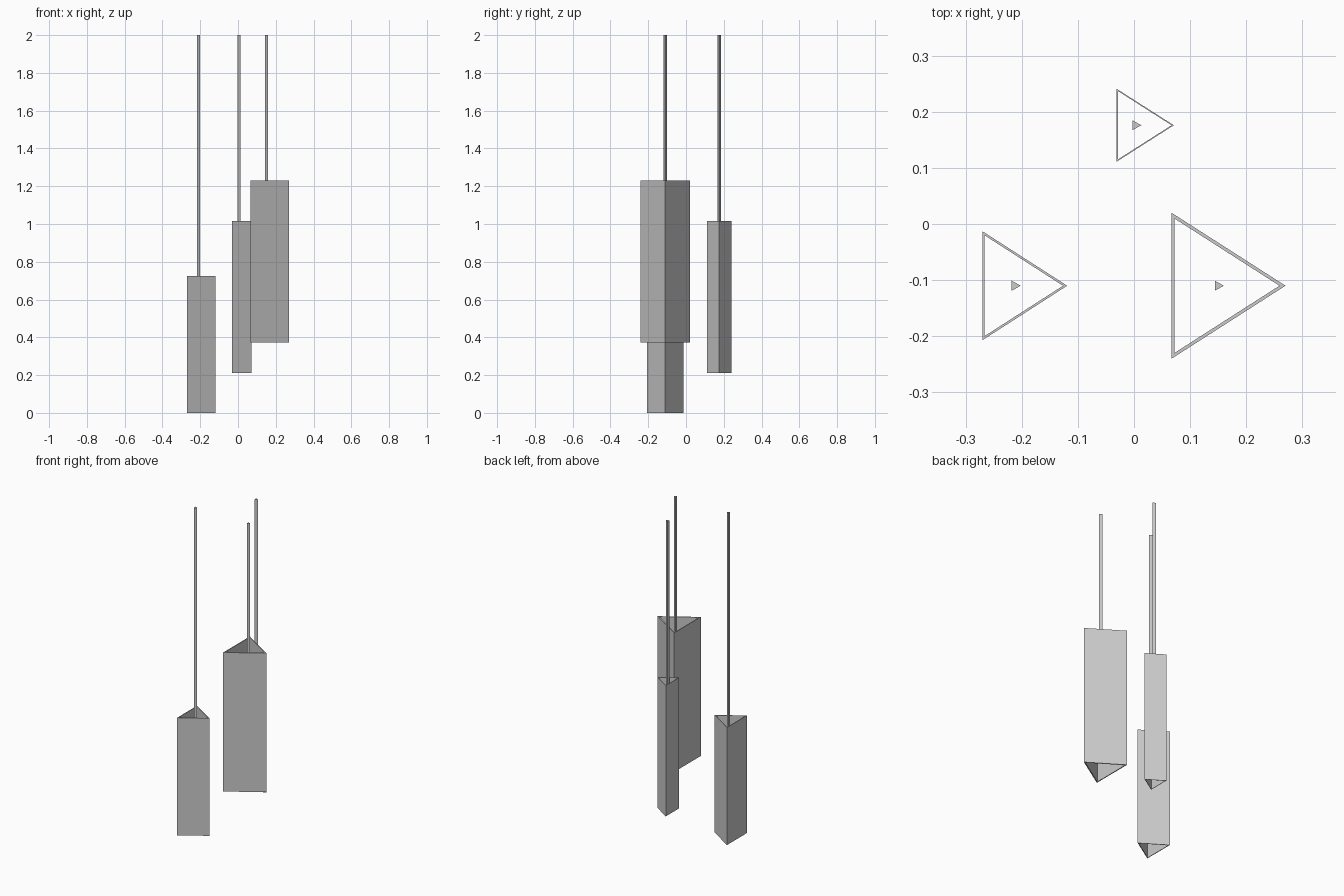
import bpy
import bmesh

if "Cube" in bpy.data.objects:
    bpy.data.objects.remove(bpy.data.objects["Cube"])


def triangle(x0, x1, yc, half, s=1.0):
    # triangle pointing to +x, scaled about its centroid
    cx = (2 * x0 + x1) / 3
    pts = [(x0, yc - half), (x1, yc), (x0, yc + half)]
    return [(cx + (x - cx) * s, yc + (y - yc) * s) for x, y in pts]


def finish(bm, name):
    bmesh.ops.recalc_face_normals(bm, faces=bm.faces)
    mesh = bpy.data.meshes.new(name)
    bm.to_mesh(mesh)
    bm.free()
    bpy.context.collection.objects.link(bpy.data.objects.new(name, mesh))


def tube(name, x0, x1, yc, half, z0, z1, inner):
    # open triangular shade with a thin wall
    bm = bmesh.new()
    rings = [[bm.verts.new((x, y, z)) for x, y in triangle(x0, x1, yc, half, s)]
             for s, z in ((1, z0), (1, z1), (inner, z1), (inner, z0))]
    for k in range(4):
        a, b = rings[k], rings[(k + 1) % 4]
        for i in range(3):
            j = (i + 1) % 3
            bm.faces.new((a[i], a[j], b[j], b[i]))
    finish(bm, name)


def rod(name, x0, yc, z0, z1):
    # solid triangular hanging rod
    bm = bmesh.new()
    base = bm.faces.new([bm.verts.new((x, y, z0))
                         for x, y in triangle(x0, x0 + 0.016, yc, 0.009)])
    top = bmesh.ops.extrude_face_region(bm, geom=[base], use_keep_orig=True)["geom"]
    bmesh.ops.translate(bm, vec=(0, 0, z1 - z0),
                        verts=[v for v in top if isinstance(v, bmesh.types.BMVert)])
    finish(bm, name)


# name, x min, x max, y centre, half width, z bottom, z top, inner scale, rod x
pendants = [
    ("left", -0.27, -0.119, -0.11, 0.097, 0.0, 0.725, 0.925, -0.218),
    ("back", -0.031, 0.071, 0.176, 0.065, 0.21, 1.017, 0.94, -0.003),
    ("right", 0.067, 0.27, -0.11, 0.13, 0.373, 1.23, 0.92, 0.144),
]
for name, x0, x1, yc, half, z0, z1, inner, rx in pendants:
    tube(name + "_shade", x0, x1, yc, half, z0, z1, inner)
    rod(name + "_rod", rx, yc, (z0 + z1) / 2, 2.0)
